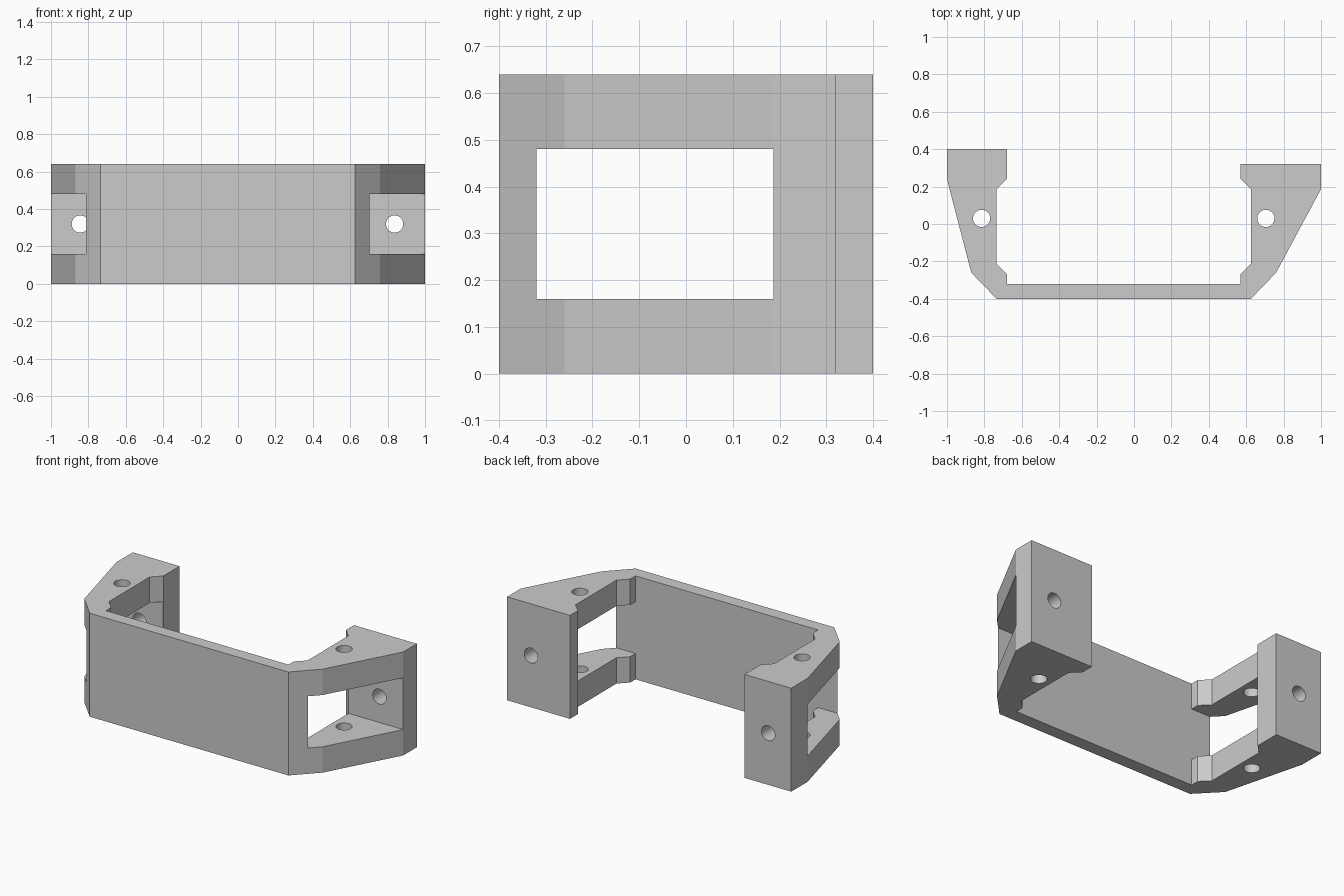
import bpy
import bmesh
import math
from mathutils import Matrix, Vector

cube = bpy.data.objects.get("Cube")
if cube:
    bpy.data.objects.remove(cube, do_unlink=True)

HEIGHT = 0.64
HOLE_R = 0.046

grey = bpy.data.materials.new("plain grey")
grey.use_nodes = True
grey.diffuse_color = (0.6, 0.6, 0.6, 1)
grey.node_tree.nodes["Principled BSDF"].inputs["Base Color"].default_value = grey.diffuse_color


def make_object(name, bm):
    bmesh.ops.recalc_face_normals(bm, faces=bm.faces)
    mesh = bpy.data.meshes.new(name)
    bm.to_mesh(mesh)
    bm.free()
    mesh.materials.append(grey)
    obj = bpy.data.objects.new(name, mesh)
    bpy.context.collection.objects.link(obj)
    return obj


def extrude_profile(name, points, z0, z1):
    bm = bmesh.new()
    face = bm.faces.new([bm.verts.new((x, y, z0)) for x, y in points])
    grown = bmesh.ops.extrude_face_region(bm, geom=[face])
    verts = [v for v in grown["geom"] if isinstance(v, bmesh.types.BMVert)]
    bmesh.ops.translate(bm, verts=verts, vec=(0, 0, z1 - z0))
    return make_object(name, bm)


def cylinder(name, centre, length, along_y=False):
    bm = bmesh.new()
    turn = Matrix.Rotation(math.pi / 2 if along_y else 0, 4, "X")
    bmesh.ops.create_cone(bm, cap_ends=True, segments=40, radius1=HOLE_R, radius2=HOLE_R,
                          depth=length, matrix=Matrix.Translation(Vector(centre)) @ turn)
    return make_object(name, bm)


def cut(target, cutter):
    cutter.hide_render = True
    cutter.hide_viewport = True
    mod = target.modifiers.new(cutter.name, "BOOLEAN")
    mod.operation = "DIFFERENCE"
    mod.solver = "EXACT"
    mod.object = cutter


# Bracket outline: right arm, front plate, left arm
outline = [
    (-1, 0.4), (-1, 0.24), (-0.87, -0.26), (-0.735, -0.4),
    (0.625, -0.4), (0.76, -0.26), (1, 0.187), (1, 0.32),
    (0.57, 0.32), (0.57, 0.242), (0.625, 0.187), (0.625, -0.213), (0.57, -0.268), (0.57, -0.32),
    (-0.68, -0.32), (-0.68, -0.268), (-0.735, -0.213), (-0.735, 0.187), (-0.68, 0.242), (-0.68, 0.4),
]
bracket = extrude_profile("bracket", outline, 0, HEIGHT)

# Side windows, vertical arm holes and flange holes: side, window back, arm hole x, flange hole x
for side, x_in, x_out, back, arm_x, flange_x in (
    ("left", 0.5, 1.2, 0.187, 0.705, 0.837),
    ("right", -0.6, -1.2, 0.24, -0.815, -0.843),
):
    corners = [(x_in, -0.32), (x_out, -0.32), (x_out, back), (x_in, back)]
    cut(bracket, extrude_profile(side + "_window_cutter", corners, 0.16, 0.48))
    cut(bracket, cylinder(side + "_arm_hole_cutter", (arm_x, 0.03, HEIGHT / 2), 1))
    cut(bracket, cylinder(side + "_flange_hole_cutter", (flange_x, 0.3, HEIGHT / 2), 0.4, True))

# Apply the cuts, then smooth only the round hole walls
bpy.context.view_layer.update()
graph = bpy.context.evaluated_depsgraph_get()
cut_mesh = bpy.data.meshes.new_from_object(bracket.evaluated_get(graph))
cutters = [m.object for m in bracket.modifiers]
bracket.modifiers.clear()
bracket.data = cut_mesh
for cutter in cutters:
    bpy.data.objects.remove(cutter, do_unlink=True)

bpy.ops.object.select_all(action="DESELECT")
bracket.select_set(True)
bpy.context.view_layer.objects.active = bracket
bpy.ops.object.shade_smooth_by_angle(angle=math.radians(11))
